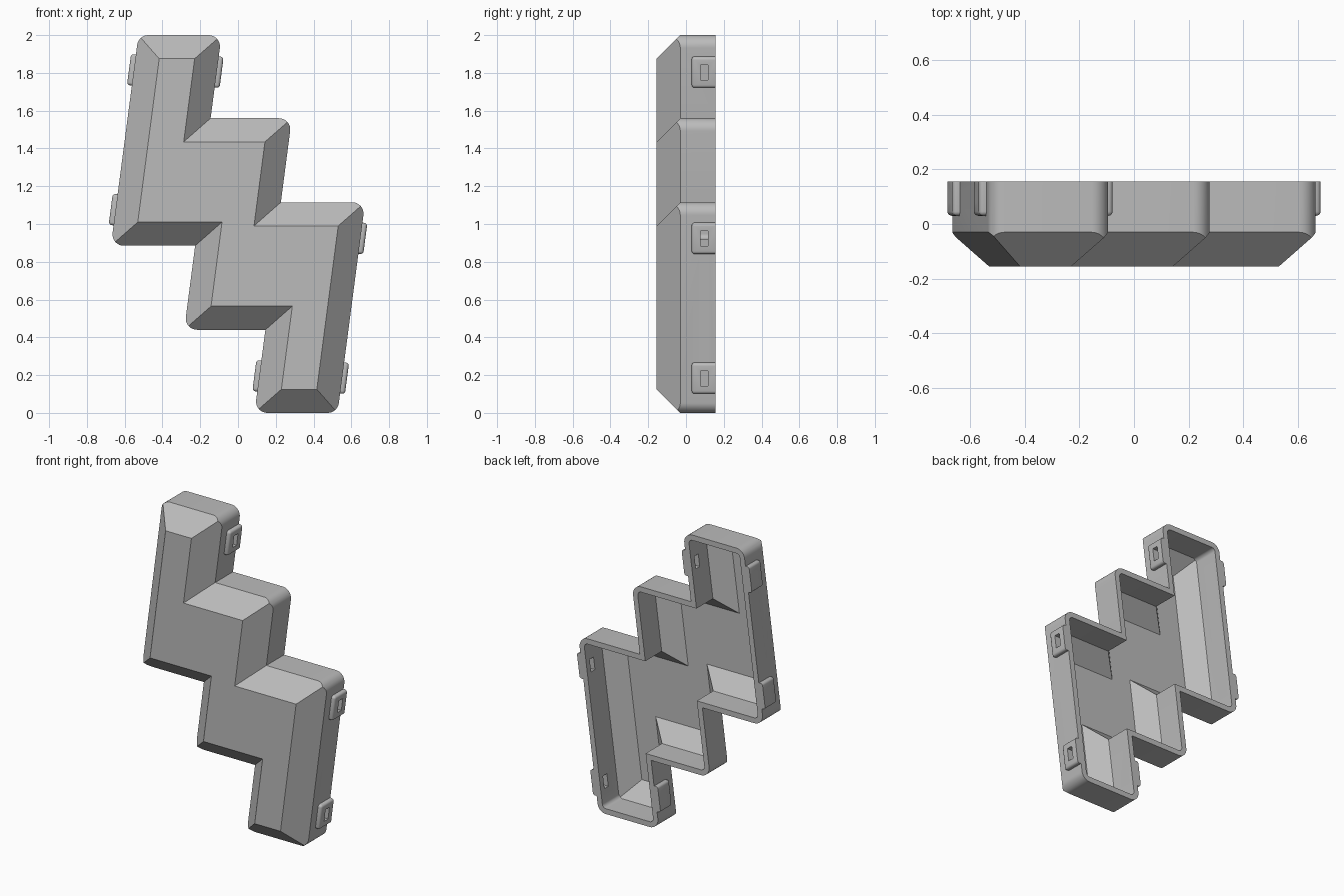
import bpy
import bmesh
import math
from mathutils import Matrix, Vector

if "Cube" in bpy.data.objects:
    bpy.data.objects.remove(bpy.data.objects["Cube"])

SLANT = 0.131        # sideways lean of the arms per unit of height
BACK, FRONT = 0.155, -0.155
CHAMFER = 0.125
WALL = 0.035
ROUND = 0.06

grey = bpy.data.materials.new("plain_grey")
grey.use_nodes = True
grey.diffuse_color = (0.5, 0.5, 0.5, 1)
grey.node_tree.nodes["Principled BSDF"].inputs["Base Color"].default_value = (0.5, 0.5, 0.5, 1)

# Stepped outline: one half, then the same half turned around the centre
half = [Vector(p) for p in ((-0.527, 2), (-0.087, 2), (-0.145, 1.56),
                            (0.285, 1.56), (0.227, 1.115), (0.673, 1.115))]
outline = half + [Vector((-p.x, 2 - p.y)) for p in half]


def offset(points, dist):
    """Mitred inward offset of a clockwise outline."""
    result = []
    for i, p in enumerate(points):
        a = (p - points[i - 1]).normalized()
        b = (points[(i + 1) % len(points)] - p).normalized()
        na, nb = Vector((a.y, -a.x)), Vector((b.y, -b.x))
        result.append(p + (na + nb) * dist / (1 + na.dot(nb)))
    return result


def rounded(points, radius, steps=8):
    """Replace outward corners with arcs; inward corners stay sharp."""
    result = []
    for i, p in enumerate(points):
        u = (points[i - 1] - p).normalized()
        v = (points[(i + 1) % len(points)] - p).normalized()
        if u.x * v.y - u.y * v.x < 0:
            result.append(p)
            continue
        half_angle = u.angle(v) / 2
        centre = p + (u + v).normalized() * radius / math.sin(half_angle)
        reach = radius / math.tan(half_angle)
        start, end = p + u * reach - centre, p + v * reach - centre
        for k in range(steps + 1):
            t = k / steps
            sweep = math.pi - 2 * half_angle
            arc = (start * math.sin((1 - t) * sweep) + end * math.sin(t * sweep)) / math.sin(sweep)
            result.append(centre + arc)
    return result


def finish(name, bm):
    bmesh.ops.recalc_face_normals(bm, faces=bm.faces)
    mesh = bpy.data.meshes.new(name)
    bm.to_mesh(mesh)
    bm.free()
    obj = bpy.data.objects.new(name, mesh)
    bpy.context.collection.objects.link(obj)
    return obj


def loft(name, rings):
    """Closed solid through (outline, y) rings."""
    bm = bmesh.new()
    loops = [[bm.verts.new((p.x, y, p.y)) for p in pts] for pts, y in rings]
    for low, high in zip(loops, loops[1:]):
        for i in range(len(low)):
            bm.faces.new((low[i - 1], low[i], high[i], high[i - 1]))
    bm.faces.new(loops[0])
    bm.faces.new(loops[-1])
    return finish(name, bm)


def combine(obj, other, operation, keep=False):
    mod = obj.modifiers.new("combine", "BOOLEAN")
    mod.operation = operation
    mod.solver = "EXACT"
    mod.object = other
    bpy.context.view_layer.objects.active = obj
    bpy.ops.object.modifier_apply(modifier=mod.name)
    if not keep:
        bpy.data.objects.remove(other)


def chamfered_solid(name, wall, radius, inset, front, back):
    """Mitred wedge front trimmed by a rounded upright wall."""
    spread = 0.05
    base = wall - spread
    wide = offset(outline, base)
    wedge = loft(name, [(offset(outline, inset), front),
                        (wide, front + inset - base), (wide, 0.5)])
    side = rounded(offset(outline, wall), radius)
    combine(wedge, loft("trim", [(side, -0.4), (side, back)]), "INTERSECT")
    return wedge


def box(name, low, high, matrix, bevel=0):
    bm = bmesh.new()
    low, high = Vector(low), Vector(high)
    bmesh.ops.create_cube(bm, size=1)
    for v in bm.verts:
        v.co = [low[i] + (v.co[i] + 0.5) * (high[i] - low[i]) for i in range(3)]
    if bevel:
        # Leave the edges against the wall and along the rim sharp
        edges = [e for e in bm.edges
                 if not all(abs(v.co.x - low.x) < 1e-5 for v in e.verts)
                 and not all(abs(v.co.y - high.y) < 1e-5 for v in e.verts)]
        bmesh.ops.bevel(bm, geom=edges, offset=bevel, segments=4, profile=0.5, affect="EDGES")
    bm.transform(matrix)
    return finish(name, bm)


# Hollow shell, open at the back
shell = chamfered_solid("shell", 0, ROUND, CHAMFER, FRONT, BACK)
shift = WALL * math.tan(math.radians(22.5))
cavity = chamfered_solid("cavity", WALL, ROUND - WALL, CHAMFER + shift, FRONT + WALL, 0.4)
combine(shell, cavity, "DIFFERENCE")

# Slotted side pads: three on the right-hand edges, three turned half a circle
half_turn = (Matrix.Translation((0, 0, 1)) @ Matrix.Rotation(math.pi, 4, "Y")
             @ Matrix.Translation((0, 0, -1)))
lean = Matrix.Rotation(math.atan(SLANT), 4, "Y")
parts = [shell]
places = (("upper", -0.087 - 2 * SLANT, 1.805),
          ("middle", 0.527, 0.925),
          ("lower", 0.527, 0.185))
for side, turn in (("plus_x", Matrix.Identity(4)), ("minus_x", half_turn)):
    for label, foot, z in places:
        spot = turn @ Matrix.Translation((foot + SLANT * z, 0, z))
        pad = box(f"{label}_pad_{side}", (-0.004, 0.03, -0.083), (0.026, BACK, 0.083),
                  spot @ lean, 0.016)
        slot = box("slot", (-0.08, 0.077, -0.042), (0.08, 0.117, 0.038), spot)
        combine(pad, slot, "DIFFERENCE", keep=True)
        combine(shell, slot, "DIFFERENCE")
        parts.append(pad)

# Colour and shading
bpy.ops.object.select_all(action="DESELECT")
for obj in parts:
    obj.data.materials.clear()
    obj.data.materials.append(grey)
    obj.select_set(True)
bpy.context.view_layer.objects.active = shell
bpy.ops.object.shade_smooth_by_angle(angle=math.radians(30))
